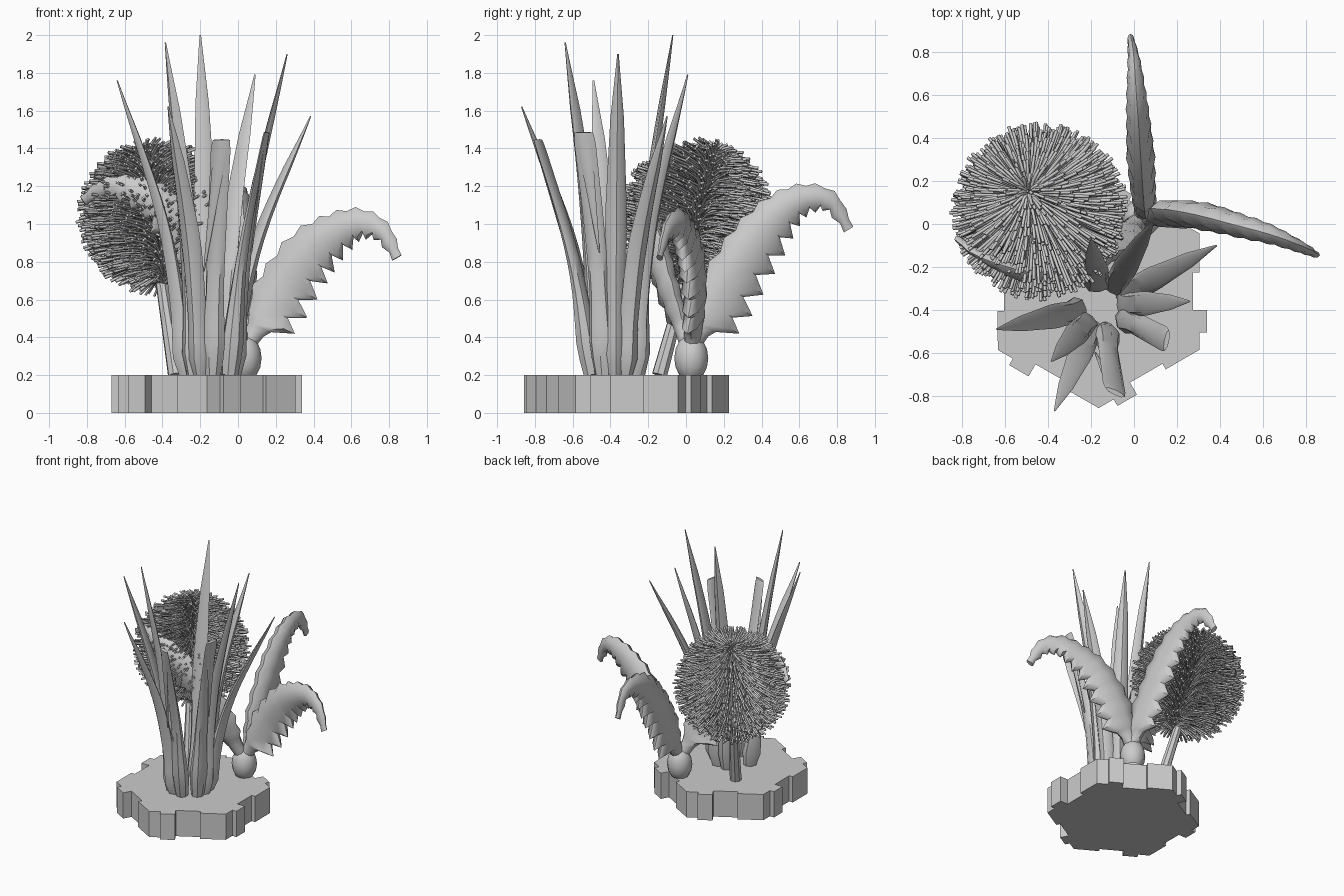
import bpy, bmesh, math, random
from mathutils import Vector as V

if "Cube" in bpy.data.objects:
    bpy.data.objects.remove(bpy.data.objects["Cube"])

random.seed(4)
Z = V((0, 0, 1))


def lerp(table, t):
    for (a, va), (b, vb) in zip(table, table[1:]):
        if t <= b:
            return va + (vb - va) * (t - a) / (b - a)
    return table[-1][1]


def spline(pts, t):
    # Catmull-Rom point on a path
    n = len(pts) - 1
    i = min(int(t * n), n - 1)
    u = t * n - i
    p1, p2 = pts[i], pts[i + 1]
    p0 = pts[i - 1] if i else p1 * 2 - p2
    p3 = pts[i + 2] if i + 2 <= n else p2 * 2 - p1
    return 0.5 * (2 * p1 + (p2 - p0) * u + (2 * p0 - 5 * p1 + 4 * p2 - p3) * u * u
                  + (3 * p1 - p0 - 3 * p2 + p3) * u ** 3)


def smooth(ob, angle):
    bpy.ops.object.select_all(action='DESELECT')
    ob.select_set(True)
    bpy.context.view_layer.objects.active = ob
    bpy.ops.object.shade_smooth_by_angle(angle=math.radians(angle))


def to_object(bm, name, angle=None):
    bmesh.ops.recalc_face_normals(bm, faces=bm.faces[:])
    me = bpy.data.meshes.new(name)
    bm.to_mesh(me)
    bm.free()
    ob = bpy.data.objects.new(name, me)
    bpy.context.collection.objects.link(ob)
    if angle:
        smooth(ob, angle)
    return ob


def loft(name, path, size, rings, sides=8, bow=0.0, angle=40):
    # size(t, ring) gives half width, upper and lower half depth
    pts = [V(p) for p in path]
    h = pts[-1] - pts[0]
    side = Z.cross(V((h.x, h.y, 0)).normalized())
    bm = bmesh.new()
    prev = None
    for r in range(rings):
        t = r / (rings - 1)
        c = spline(pts, t)
        tan = (spline(pts, min(1, t + .02)) - spline(pts, max(0, t - .02))).normalized()
        nor = tan.cross(side).normalized()
        w, up, down = size(t, r)
        ring = []
        for k in range(sides):
            a = 2 * math.pi * k / sides
            co, si = math.cos(a), math.sin(a)
            ring.append(bm.verts.new(c + side * (w * co)
                                     + nor * (si * (up if si > 0 else down) + bow * w * co * co)))
        if prev:
            for k in range(sides):
                j = (k + 1) % sides
                bm.faces.new((prev[k], prev[j], ring[j], ring[k]))
        else:
            bm.faces.new(ring)
        prev = ring
    bm.faces.new(prev)
    return to_object(bm, name, angle)


# Hexagonal tile with a tab and a notch on each side
bm = bmesh.new()
profile = [(-.271, 0), (-.19, 0), (-.19, .035), (-.085, .035), (-.085, -.03), (.09, -.03), (.09, 0)]
outline = []
for k in range(6):
    a = k * math.pi / 3
    for t, o in profile:
        r = .47 + o
        outline.append(bm.verts.new((-.165 + r * math.cos(a) - t * math.sin(a),
                                     -.315 + r * math.sin(a) + t * math.cos(a), 0)))
face = bm.faces.new(outline)
top = bmesh.ops.extrude_face_region(bm, geom=[face])
bmesh.ops.translate(bm, vec=(0, 0, .2), verts=[g for g in top['geom'] if isinstance(g, bmesh.types.BMVert)])
to_object(bm, "base_tile")

# Tall pointed blades growing from one clump
half_w = [(0, .045), (.06, .068), (.17, .052), (.5, .058), (.8, .036), (1, .004)]
half_d = [(0, .045), (.06, .065), (.2, .042), (.5, .026), (.8, .015), (1, .003)]
fold_d = [(0, .045), (.06, .06), (.2, .035), (.4, .015), (1, .005)]


def blade_size(t, r):
    w, d = lerp(half_w, t), lerp(half_d, t)
    return w, d, d


def fold_size(t, r):
    w, d = lerp(half_w, t), lerp(fold_d, t)
    return w, d, d


clump = V((-.15, -.38, .2))
tips = [(-.64, -.49, 1.76), (-.385, -.64, 1.96), (-.2, -.07, 2.0), (.09, .01, 1.79),
        (.26, -.36, 1.9), (.385, -.1, 1.57), (-.37, -.87, 1.62)]


def blade_base(tip):
    d = V(tip) - clump
    return clump + V((d.x, d.y, 0)).normalized() * .12


def along_blade(b, tip, side_part, height_part):
    d = V(tip) - b
    return b + V((d.x * side_part, d.y * side_part, d.z * height_part))


for tip in tips:
    b = blade_base(tip)
    loft("blade", [b, along_blade(b, tip, .34, .5), tip], blade_size, 16, bow=.3)

# Two blades folded over near the top
for fold, tip in (((-.09, -.78, 1.41), (-.18, -.6, .75)), ((.15, -.54, 1.45), (.07, -.46, .85))):
    b, f = blade_base(fold), V(fold)
    path = [b, along_blade(b, fold, .34, .5), along_blade(b, fold, .93, .97),
            f.lerp(V(tip), .06), tip]
    loft("folded_blade", path, fold_size, 29)

# Fern: bulb and three arching toothed fronds
bm = bmesh.new()
bmesh.ops.create_uvsphere(bm, u_segments=12, v_segments=8, radius=.09)
for v in bm.verts:
    v.co = V((v.co.x + .035, v.co.y + .028, v.co.z * 1.4 + .29))
bmesh.ops.bisect_plane(bm, geom=bm.verts[:] + bm.edges[:] + bm.faces[:], plane_co=(0, 0, .2),
                       plane_no=(0, 0, -1), clear_outer=True)
to_object(bm, "fern_bulb", 50)

frond_w = [(0, .05), (.15, .052), (.4, .064), (.65, .05), (1, .015)]
frond_up = [(0, .05), (.12, .06), (.25, .13), (.45, .13), (.7, .09), (1, .03)]
frond_dn = [(0, .05), (.12, .08), (.2, .17), (.45, .15), (.7, .075), (1, .022)]


def frond_size(t, r):
    tooth = r % 2 if t > .12 else 0
    return (lerp(frond_w, t) * (1.08 if tooth else .94),
            lerp(frond_up, t) * (1.02 if tooth else .82),
            lerp(frond_dn, t) * (1.3 if tooth else .75))


fronds = [
    [(.04, .03, .34), (.1, .04, .46), (.21, .05, .65), (.35, .03, .84), (.5, -.01, .95),
     (.64, -.05, 1.0), (.76, -.1, .96), (.84, -.14, .82)],
    [(.04, .03, .34), (.05, .08, .46), (.04, .19, .66), (.03, .33, .88), (.02, .48, 1.05),
     (.01, .62, 1.13), (0, .76, 1.12), (-.015, .86, .97)],
    [(.03, .02, .34), (-.02, -.03, .48), (-.1, -.1, .68), (-.22, -.16, .9), (-.38, -.22, 1.08),
     (-.54, -.22, 1.17), (-.69, -.16, 1.19), (-.82, -.07, 1.12)],
]
for path in fronds:
    loft("fern_frond", path, frond_size, 28, angle=50)

# Leaning trunk of the needle ball
ball, radius = V((-.44, .06, 1.04)), .405
foot, head = V((-.33, -.14, .2)), V((-.51, .18, 1.37))
axis = (head - foot).normalized()
loft("needle_trunk", [foot, foot.lerp(head, .5), head],
     lambda t, r: (.042 - .025 * t,) * 3, 8, sides=8)

# Thin needles spreading from the trunk to a ball shape
cu = bpy.data.curves.new("needle_ball", 'CURVE')
cu.dimensions = '3D'
cu.bevel_depth = .0078
cu.bevel_resolution = 0
cu.use_fill_caps = True
count = 1600
for i in range(count):
    z = 1 - 2 * (i + .5) / count
    s, a = math.sqrt(1 - z * z), i * 2.39996
    d = V((s * math.cos(a), s * math.sin(a), z))
    along = d.dot(axis)
    if along < -.95:
        continue
    d = (d + V([random.uniform(-.07, .07) for _ in range(3)])).normalized()
    tip = ball + d * radius * random.uniform(.9, 1.04)
    start = ball + axis * (along * radius * .88 - .03)
    mid = start.lerp(tip, .5) + axis * .025
    sp = cu.splines.new('POLY')
    sp.points.add(2)
    for p, co in zip(sp.points, (start, mid, tip)):
        p.co = (*co, 1)
needles = bpy.data.objects.new("needle_ball", cu)
bpy.context.collection.objects.link(needles)
bpy.ops.object.select_all(action='DESELECT')
needles.select_set(True)
bpy.context.view_layer.objects.active = needles
bpy.ops.object.convert(target='MESH')
